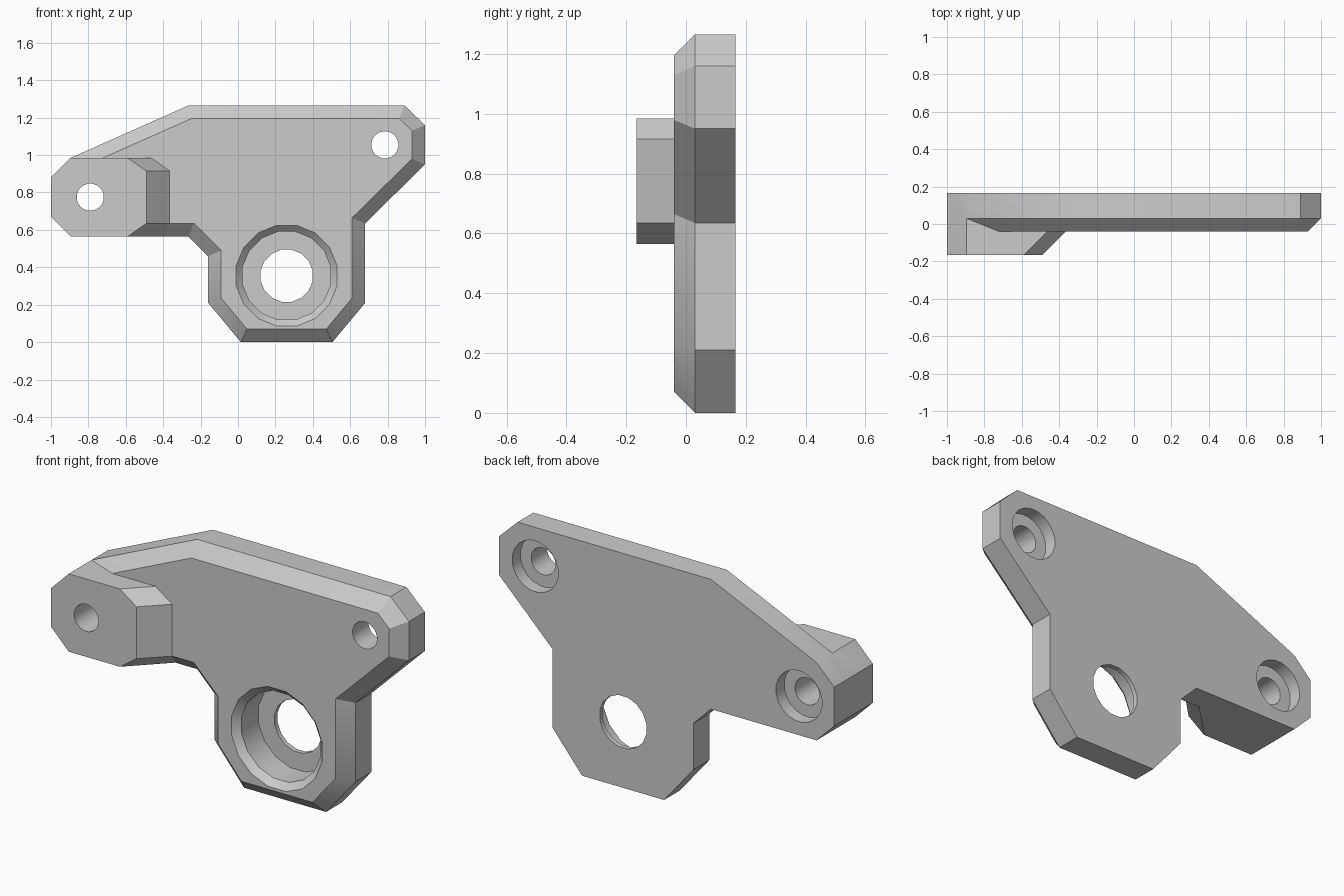
import bpy, bmesh, math
from mathutils import Vector

cube = bpy.data.objects.get("Cube")
if cube:
    bpy.data.objects.remove(cube, do_unlink=True)

grey = bpy.data.materials.new("light grey")
grey.use_nodes = True
colour = (0.6, 0.6, 0.6, 1)
grey.diffuse_color = colour
grey.node_tree.nodes["Principled BSDF"].inputs["Base Color"].default_value = colour


def loft(name, rings):
    """Closed solid through rings of (x, y, z) points with equal counts."""
    bm = bmesh.new()
    loops = [[bm.verts.new(p) for p in ring] for ring in rings]
    n = len(loops[0])
    for a, b in zip(loops, loops[1:]):
        for i in range(n):
            j = (i + 1) % n
            bm.faces.new((a[i], a[j], b[j], b[i]))
    bm.faces.new(loops[0])
    bm.faces.new(loops[-1])
    bmesh.ops.recalc_face_normals(bm, faces=bm.faces)
    mesh = bpy.data.meshes.new(name)
    bm.to_mesh(mesh)
    bm.free()
    mesh.materials.append(grey)
    obj = bpy.data.objects.new(name, mesh)
    bpy.context.collection.objects.link(obj)
    return obj


def inset(points, d):
    """Move a clockwise outline inwards by d with mitred corners."""
    pts = [Vector(p) for p in points]
    result = []
    for i, p in enumerate(pts):
        e1 = (p - pts[i - 1]).normalized()
        e2 = (pts[(i + 1) % len(pts)] - p).normalized()
        n1, n2 = Vector((e1.y, -e1.x)), Vector((e2.y, -e2.x))
        result.append(p + (n1 + n2) * d / (1 + n1.dot(n2)))
    return result


def combine(target, other, operation):
    mod = target.modifiers.new(operation, 'BOOLEAN')
    mod.operation = operation
    mod.solver = 'EXACT'
    mod.object = other
    bpy.context.view_layer.objects.active = target
    bpy.ops.object.modifier_apply(modifier=mod.name)
    bpy.data.objects.remove(other, do_unlink=True)


def drill(target, x, z, steps, sides):
    """Cut a stepped round hole; steps are (y, radius)."""
    angles = [2 * math.pi * (i + 0.5) / sides for i in range(sides)]
    cutter = loft("hole_cutter", [
        [(x + r * math.cos(a), y, z + r * math.sin(a)) for a in angles]
        for y, r in steps])
    cutter.hide_render = True
    combine(target, cutter, 'DIFFERENCE')


# Plate with a bevelled front rim
outline = [(-1, .88), (-.895, .985), (-.265, 1.265), (.89, 1.265), (1, 1.16),
           (1, .95), (.68, .635), (.68, .21), (.505, 0), (.015, 0),
           (-.16, .21), (-.16, .46), (-.265, .565), (-.895, .565), (-1, .67)]
plate = loft("bracket_plate", [
    [(x, .165, z) for x, z in outline],
    [(x, .03, z) for x, z in outline],
    [(x, -.04, z) for x, z in inset(outline, .07)]])

# Raised mounting pad with a sloping inner end
pad = [(-1, .88), (-.895, .985), (-.59, .985), (-.49, .915),
       (-.49, .635), (-.59, .565), (-.895, .565), (-1, .67)]
boss = loft("mounting_pad", [
    [(x + (y + .165 if x > -.8 else 0), y, z) for x, z in pad]
    for y in (-.165, .03, .08)])
combine(plate, boss, 'UNION')

# Screw holes, counterbored from the back
for x, z in ((-.79, .775), (.785, 1.055)):
    drill(plate, x, z, [(-.3, .073), (.095, .073), (.095, .138), (.3, .138)], 20)

# Bearing seat with a lead-in chamfer, open through the back
drill(plate, .26, .355, [(-.1, .275), (-.04, .275), (-.005, .24), (.14, .24),
                         (.14, .142), (.3, .142)], 16)

# Smooth the round walls, keep the edges crisp
bpy.ops.object.select_all(action='DESELECT')
plate.select_set(True)
bpy.context.view_layer.objects.active = plate
bpy.ops.object.shade_smooth_by_angle(angle=math.radians(30))
